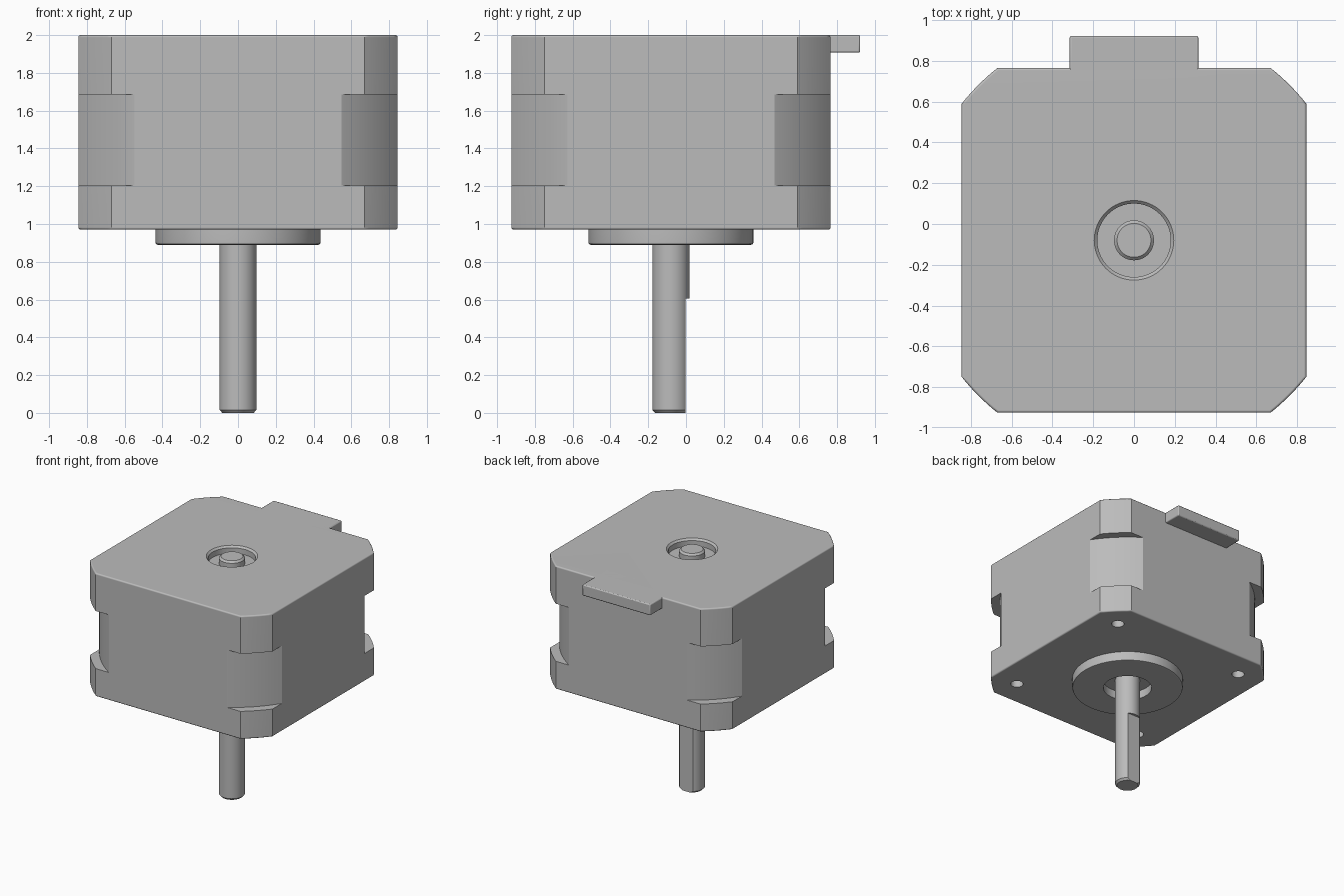
import bpy, bmesh, math
from mathutils import Vector

if "Cube" in bpy.data.objects:
    bpy.data.objects.remove(bpy.data.objects["Cube"], do_unlink=True)

AXIS_Y = -0.08      # shaft axis
HALF = 0.845        # half width of the housing
CORNER_R = 1.078    # rounded corner radius about the axis
BOTTOM, TOP = 0.97, 2.0

metal = bpy.data.materials.new("grey metal")
metal.use_nodes = True
metal.diffuse_color = (0.5, 0.5, 0.5, 1)
metal.node_tree.nodes["Principled BSDF"].inputs["Base Color"].default_value = (0.5, 0.5, 0.5, 1)


def loft(name, loops, y=AXIS_Y, closed=False):
    """Skin a stack of equal-length loops; cap the ends unless closed."""
    bm = bmesh.new()
    rings = [[bm.verts.new(p) for p in loop] for loop in loops]
    pairs = list(zip(rings, rings[1:]))
    if closed:
        pairs.append((rings[-1], rings[0]))
    else:
        bm.faces.new(rings[0])
        bm.faces.new(rings[-1])
    n = len(rings[0])
    for a, b in pairs:
        for i in range(n):
            j = (i + 1) % n
            bm.faces.new((a[i], a[j], b[j], b[i]))
    bmesh.ops.recalc_face_normals(bm, faces=bm.faces)
    mesh = bpy.data.meshes.new(name)
    bm.to_mesh(mesh)
    bm.free()
    mesh.materials.append(metal)
    ob = bpy.data.objects.new(name, mesh)
    ob.location.y = y
    bpy.context.collection.objects.link(ob)
    return ob


def lathe(name, profile, x=0, y=AXIS_Y, closed=False, n=64):
    """Turn (radius, z) points about a vertical axis."""
    angles = [math.tau * i / n for i in range(n)]
    return loft(name, [[(x + r * math.cos(a), r * math.sin(a), z) for a in angles]
                       for r, z in profile], y, closed)


def outline(inset, z):
    """Square with corners cut by a large circle, shrunk by inset."""
    h, r = HALF - inset, CORNER_R - inset
    start = math.acos(h / r)
    span = math.pi / 2 - 2 * start
    return [(r * math.cos(a), r * math.sin(a), z)
            for q in range(4) for k in range(9)
            for a in [q * math.pi / 2 + start + span * k / 8]]


def cut(ob, cutter, operation="DIFFERENCE"):
    """Apply a boolean and drop the cutter."""
    cutter.hide_render = True
    mod = ob.modifiers.new("cut", "BOOLEAN")
    mod.object, mod.operation, mod.solver = cutter, operation, "EXACT"
    bpy.context.view_layer.update()
    old = ob.data
    ob.data = bpy.data.meshes.new_from_object(
        ob.evaluated_get(bpy.context.evaluated_depsgraph_get()))
    ob.modifiers.clear()
    ob.data.name = ob.name
    bpy.data.meshes.remove(old)
    bpy.data.objects.remove(cutter, do_unlink=True)


def box(name, lo, hi):
    (x0, y0, z0), (x1, y1, z1) = lo, hi
    return loft(name, [[(x0, y0, z), (x1, y0, z), (x1, y1, z), (x0, y1, z)]
                       for z in (z0, z1)], 0)


# Housing with softly rounded top and bottom edges
F = 0.012
steps = [math.pi / 2 * k / 3 for k in range(4)]
rim = [(F * (1 - math.sin(t)), F * (1 - math.cos(t))) for t in steps]
body = loft("housing", [outline(i, BOTTOM + d) for i, d in rim]
            + [outline(i, TOP - d) for i, d in reversed(rim)])

# Pilot boss under the housing
boss = lathe("pilot_boss", [(0.425, 0.89), (0.434, 0.894), (0.437, 0.902), (0.437, 1.0)])
cut(body, boss, "UNION")

# Recessed corners of the laminated middle section
cut(body, lathe("corner_cutter", [(1.007, 1.203), (1.3, 1.203), (1.3, 1.685), (1.007, 1.685)],
                closed=True, n=128))

# Bearing recesses, top and bottom
cut(body, lathe("top_recess", [(0.18, 1.94), (0.18, 1.985), (0.197, 2.002), (0.197, 2.1)]))
cut(body, lathe("bottom_recess", [(0.19, 0.8), (0.19, 0.96)]))

# Four screw holes in the mounting face
for sx in (-1, 1):
    for sy in (-1, 1):
        cut(body, lathe("screw_hole", [(0.05, 0.9), (0.05, 1.15)], sx * 0.62,
                        AXIS_Y + sy * 0.62, n=24))

# Connector tab at the back
tab = box("connector_tab", (-0.315, 0.6, 1.907), (0.315, 0.922, TOP))
bev = tab.modifiers.new("soft_edges", "BEVEL")
bev.width, bev.segments = 0.008, 2

# Shaft with chamfered ends and a flat on the back of its lower part
shaft = lathe("shaft", [(0.083, 0), (0.098, 0.016), (0.098, 1.985), (0.083, TOP)])
cut(shaft, box("flat_cutter", (-0.3, -0.003, -0.1), (0.3, 0.3, 0.605)))

# Smooth shading with crisp edges
parts = (body, tab, shaft)
for ob in bpy.context.view_layer.objects:
    ob.select_set(ob in parts)
bpy.context.view_layer.objects.active = body
bpy.ops.object.shade_smooth_by_angle(angle=math.radians(32))
for ob in parts:
    wn = ob.modifiers.new("weighted_normals", "WEIGHTED_NORMAL")
    wn.keep_sharp = True
